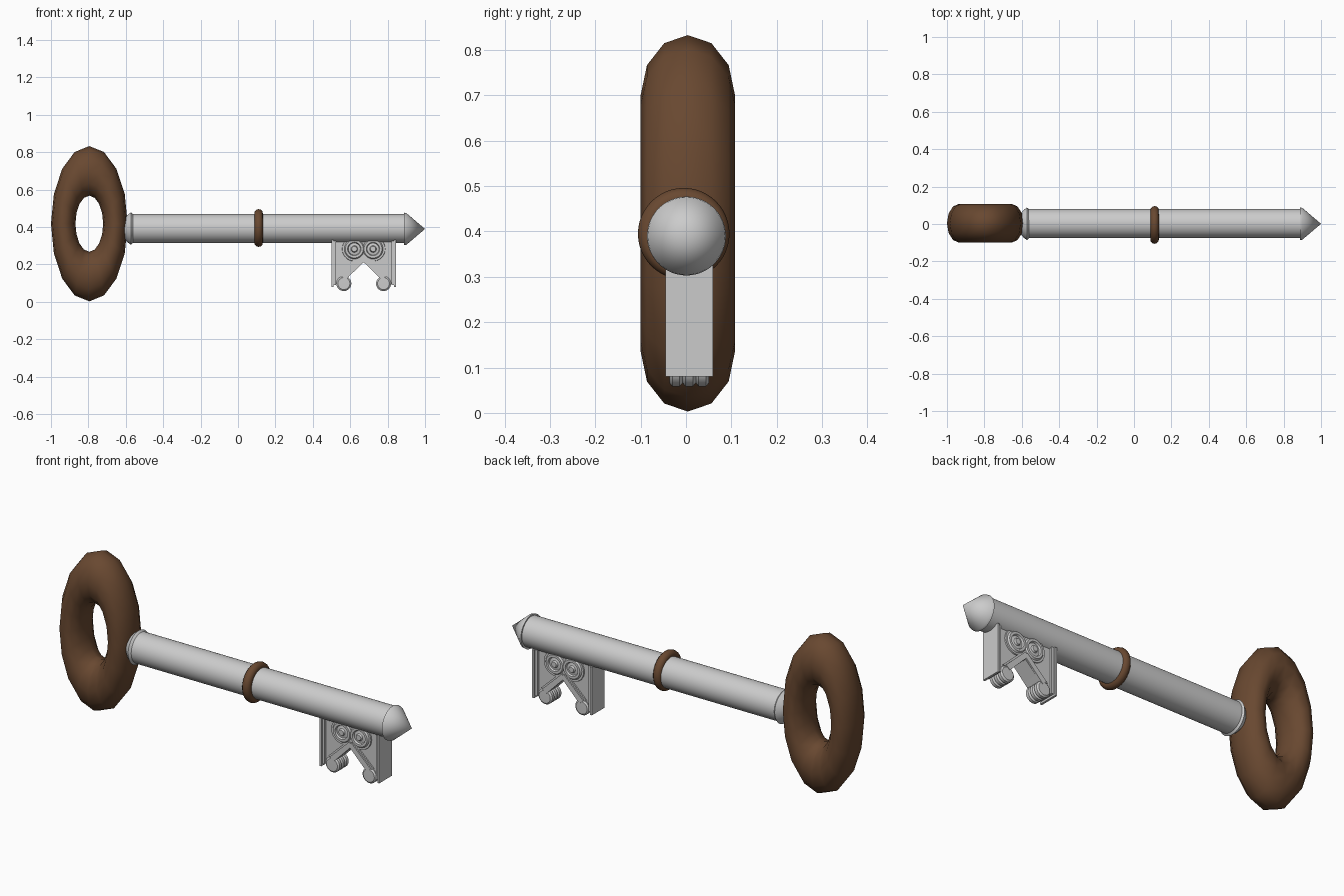
import bpy, bmesh, math
from mathutils import Matrix, Vector

if "Cube" in bpy.data.objects:
    bpy.data.objects.remove(bpy.data.objects["Cube"], do_unlink=True)


def material(name, rgb):
    m = bpy.data.materials.new(name)
    m.use_nodes = True
    m.diffuse_color = (*rgb, 1)
    m.node_tree.nodes["Principled BSDF"].inputs["Base Color"].default_value = (*rgb, 1)
    return m


BROWN = material("brown", (0.14, 0.065, 0.03))
STEEL = material("light_grey", (0.6, 0.6, 0.6))
AXIS_Z = 0.392   # height of the shaft axis
BIT_X = 0.672    # middle of the bit
BIT_Y = 0.007


def finish(bm, name, mat, angle=35):
    bmesh.ops.remove_doubles(bm, verts=bm.verts, dist=1e-5)
    bmesh.ops.recalc_face_normals(bm, faces=bm.faces)
    mesh = bpy.data.meshes.new(name)
    bm.to_mesh(mesh)
    bm.free()
    mesh.materials.append(mat)
    ob = bpy.data.objects.new(name, mesh)
    bpy.context.collection.objects.link(ob)
    bpy.ops.object.select_all(action='DESELECT')
    ob.select_set(True)
    bpy.context.view_layer.objects.active = ob
    bpy.ops.object.shade_smooth_by_angle(angle=math.radians(angle))
    return ob


def lathe(name, profile, centre, axis, mat, steps=48, angle=35):
    """Spin (along, radius) points around the x or y axis."""
    bm = bmesh.new()
    pts = [Vector((a, 0, r)) if axis == 'X' else Vector((r, a, 0)) for a, r in profile]
    verts = [bm.verts.new(p) for p in pts]
    edges = [bm.edges.new(pair) for pair in zip(verts, verts[1:])]
    spin_axis = (1, 0, 0) if axis == 'X' else (0, 1, 0)
    bmesh.ops.spin(bm, geom=verts + edges, cent=(0, 0, 0), axis=spin_axis,
                   angle=math.tau, steps=steps)
    bmesh.ops.translate(bm, verts=bm.verts, vec=centre)
    return finish(bm, name, mat, angle)


def prism(name, outline, half_depth):
    """Extrude an (x, z) outline through the depth of the bit."""
    bm = bmesh.new()
    face = bm.faces.new([bm.verts.new((x, BIT_Y - half_depth, z)) for x, z in outline])
    new = bmesh.ops.extrude_face_region(bm, geom=[face])["geom"]
    bmesh.ops.translate(bm, vec=(0, 2 * half_depth, 0),
                        verts=[v for v in new if isinstance(v, bmesh.types.BMVert)])
    return finish(bm, name, STEEL)


def torus(name, centre, major, minor, segs, sides, scale, turn, angle):
    bpy.ops.mesh.primitive_torus_add(major_radius=major, minor_radius=minor,
                                     major_segments=segs, minor_segments=sides)
    ob = bpy.context.object
    ob.name = name
    ob.data.transform(Matrix.Translation(centre) @ Matrix.Diagonal((*scale, 1)) @ turn)
    ob.data.materials.append(BROWN)
    bpy.ops.object.shade_smooth_by_angle(angle=math.radians(angle))


# Bow (oval handle) and the band around the shaft
torus("bow", (-0.795, 0.004, 0.418), 0.2825, 0.1325, 16, 12, (0.494, 0.785, 1),
      Matrix.Rotation(math.pi / 2, 4, 'X'), 50)
torus("band", (0.11, -0.005, AXIS_Z + 0.003), 0.078, 0.023, 48, 12, (1, 1, 1),
      Matrix.Rotation(math.pi / 2, 4, 'Y'), 60)

# Shaft, pointed tip and collar
lathe("shaft", [(-0.57, 0), (-0.57, 0.078), (0.895, 0.078), (0.895, 0)],
      (0, 0.002, AXIS_Z), 'X', STEEL)
lathe("tip", [(0.888, 0), (0.888, 0.087), (0.9, 0.085), (1, 0)],
      (0, 0.001, 0.39), 'X', STEEL)
lathe("collar", [(-0.66, 0), (-0.592, 0.072), (-0.572, 0.087), (-0.556, 0.072), (-0.556, 0)],
      (0, 0.001, 0.392), 'X', STEEL, angle=15)

# Bit: each half mirrored about its middle
for side, s in (("right", -1), ("left", 1)):
    def mirror(points):
        return [(BIT_X + s * x, z) for x, z in points]

    # stepped end wall
    prism(side + "_bit_wall", mirror([(0.161, 0.33), (0.172, 0.33), (0.172, 0.08), (0.161, 0.08)]), 0.052)
    prism(side + "_bit_wall_step", mirror([(0.148, 0.33), (0.162, 0.33), (0.162, 0.09), (0.148, 0.09)]), 0.044)
    # web between wall and diagonal
    prism(side + "_bit_web", mirror([(0, 0.33), (0.15, 0.33), (0.15, 0.095), (0.11, 0.11), (0, 0.215)]), 0.032)
    # diagonal arm, doubled as a stepped moulding
    prism(side + "_arm", mirror([(-0.012, 0.228), (0.006, 0.245), (0.118, 0.138), (0.096, 0.118)]), 0.046)
    prism(side + "_arm_step", mirror([(0, 0.212), (0, 0.262), (0.13, 0.138), (0.092, 0.124)]), 0.039)

    # ridged foot scroll: three rounded discs side by side
    foot = [(-0.044, 0)]
    for i in range(3):
        y = (i - 1) * 0.029
        foot += [(y - 0.0145, 0.032), (y - 0.008, 0.04), (y + 0.008, 0.04), (y + 0.0145, 0.032)]
    foot.append((0.044, 0))
    lathe(side + "_foot_scroll", foot, (BIT_X + s * 0.106, BIT_Y, 0.098), 'Y', STEEL, 32)

    # upper rosette with concentric steps on both faces
    half = [(0.049, 0), (0.049, 0.014), (0.04, 0.018), (0.037, 0.026), (0.037, 0.032),
            (0.046, 0.036), (0.046, 0.048), (0.038, 0.054), (0.038, 0.064), (0.03, 0.066)]
    rosette = half + [(-y, r) for y, r in reversed(half)]
    lathe(side + "_rosette", rosette, (BIT_X + s * 0.05, BIT_Y, 0.283), 'Y', STEEL, 32)
